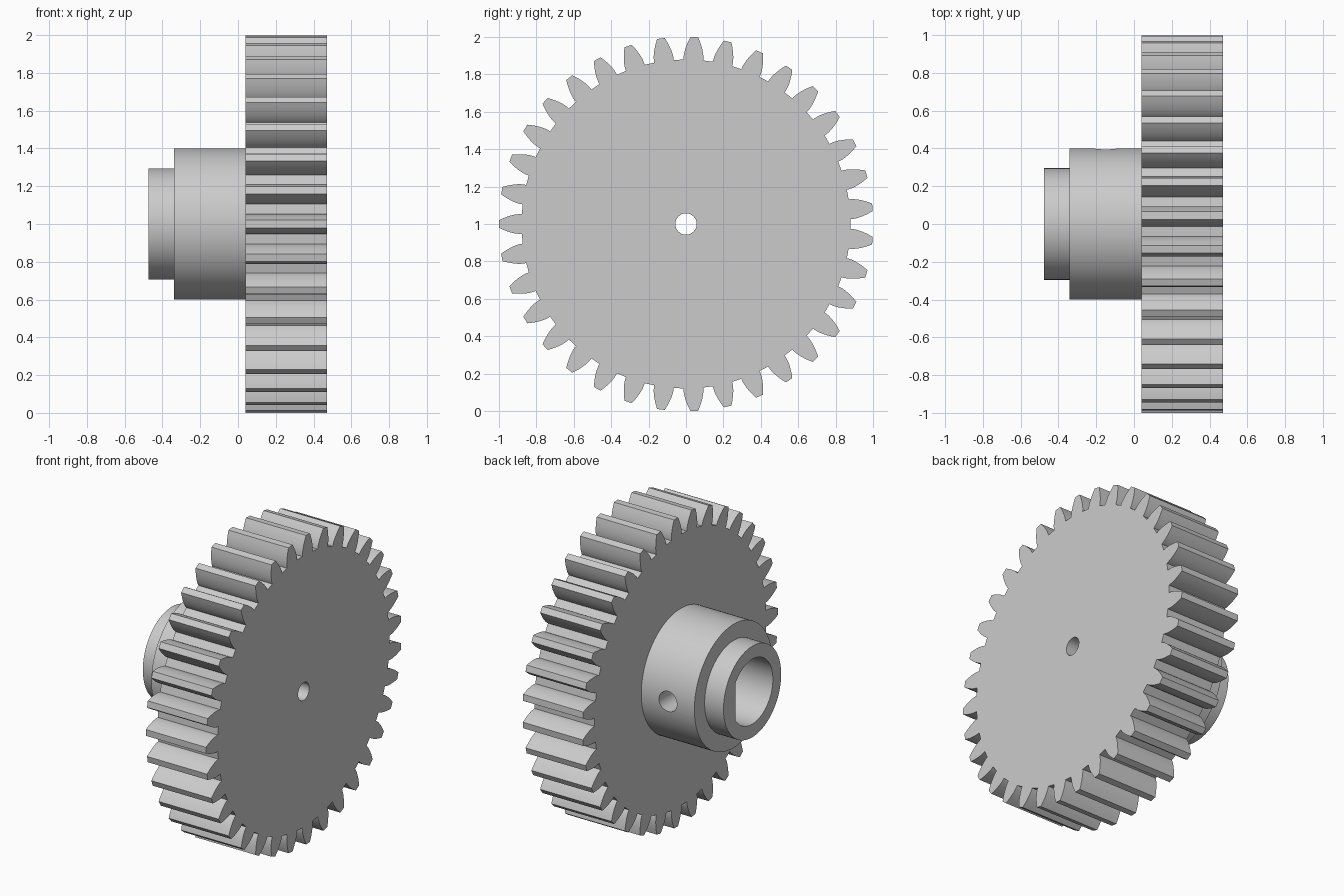
import bpy
import bmesh
from math import cos, sin, tan, pi, radians, sqrt, acos
from mathutils import Matrix

cube = bpy.data.objects.get("Cube")
if cube:
    bpy.data.objects.remove(cube, do_unlink=True)

# Material
COLOUR = (0.6, 0.6, 0.6, 1.0)
grey = bpy.data.materials.new("plain_grey")
grey.use_nodes = True
grey.diffuse_color = COLOUR
grey.node_tree.nodes["Principled BSDF"].inputs["Base Color"].default_value = COLOUR

AXLE_Z = 1.0
TEETH = 35
TIP_R = 1.0
MODULE = 2 * TIP_R / (TEETH + 2)
PITCH_R = MODULE * TEETH / 2
ROOT_R = PITCH_R - 1.25 * MODULE
BASE_R = PITCH_R * cos(radians(20))


def prism(name, outline, x0, x1, turn=0.0):
    """Extrude a (y, z) outline along x, turned about z, at axle height."""
    bm = bmesh.new()
    face = bm.faces.new([bm.verts.new((x0, y, z)) for y, z in outline])
    grown = bmesh.ops.extrude_face_region(bm, geom=[face])["geom"]
    verts = [g for g in grown if isinstance(g, bmesh.types.BMVert)]
    bmesh.ops.translate(bm, verts=verts, vec=(x1 - x0, 0, 0))
    bmesh.ops.recalc_face_normals(bm, faces=bm.faces)
    bm.transform(Matrix.Translation((0, 0, AXLE_Z)) @ Matrix.Rotation(turn, 4, "Z"))
    mesh = bpy.data.meshes.new(name)
    bm.to_mesh(mesh)
    bm.free()
    mesh.materials.append(grey)
    obj = bpy.data.objects.new(name, mesh)
    bpy.context.collection.objects.link(obj)
    return obj


def circle(r, n=64):
    return [(r * cos(2 * pi * i / n), r * sin(2 * pi * i / n)) for i in range(n)]


def involute(r):
    a = acos(min(1.0, BASE_R / r))
    return tan(a) - a


def gear_outline():
    """Involute teeth, with one tooth centred on -y."""
    half = pi / (2 * TEETH) + involute(PITCH_R)
    steps = 6
    radii = [BASE_R + (TIP_R - BASE_R) * i / steps for i in range(steps + 1)]
    flank = [(ROOT_R, half)] + [(r, half - involute(r)) for r in radii]
    points = []
    for t in range(TEETH):
        mid = pi + 2 * pi * t / TEETH
        tooth = [(r, mid - a) for r, a in flank] + [(r, mid + a) for r, a in reversed(flank)]
        points += [(r * cos(a), r * sin(a)) for r, a in tooth]
    return points


def d_outline(r, flat, n=64):
    """Circle with its +y side cut flat."""
    a0 = acos(flat / r)
    angles = [a0 + (2 * pi - 2 * a0) * i / n for i in range(n + 1)]
    return [(r * cos(a), r * sin(a)) for a in angles]


# Toothed wheel, hub and end collar
gear = prism("spur_gear", gear_outline(), 0.04, 0.47)
hub = prism("hub", circle(0.40, 96), -0.34, 0.10)
collar = prism("collar", circle(0.295, 96), -0.475, -0.30)

# Cutters: D-shaped shaft bore, pilot hole and set-screw hole
bore = prism("shaft_bore", d_outline(0.21, 0.17), -0.60, 0.25)
pilot = prism("pilot_hole", circle(0.057, 32), 0.0, 0.60)
screw = prism("screw_hole", circle(0.065, 32), 0.05, 0.60, pi / 2)
screw.data.transform(Matrix.Translation((-0.15, 0, 0)))

tools = [(hub, "UNION"), (collar, "UNION"), (bore, "DIFFERENCE"),
         (pilot, "DIFFERENCE"), (screw, "DIFFERENCE")]
for tool, operation in tools:
    tool.hide_render = True
    mod = gear.modifiers.new(tool.name, "BOOLEAN")
    mod.operation = operation
    mod.solver = "EXACT"
    mod.object = tool

# Bake the booleans and drop the helper solids
bpy.context.view_layer.update()
graph = bpy.context.evaluated_depsgraph_get()
baked = bpy.data.meshes.new_from_object(gear.evaluated_get(graph))
gear.modifiers.clear()
gear.data = baked
for tool, _ in tools:
    bpy.data.objects.remove(tool, do_unlink=True)

# Smooth round surfaces, crisp edges
bpy.ops.object.select_all(action="DESELECT")
gear.select_set(True)
bpy.context.view_layer.objects.active = gear
bpy.ops.object.shade_smooth_by_angle(angle=radians(25))
